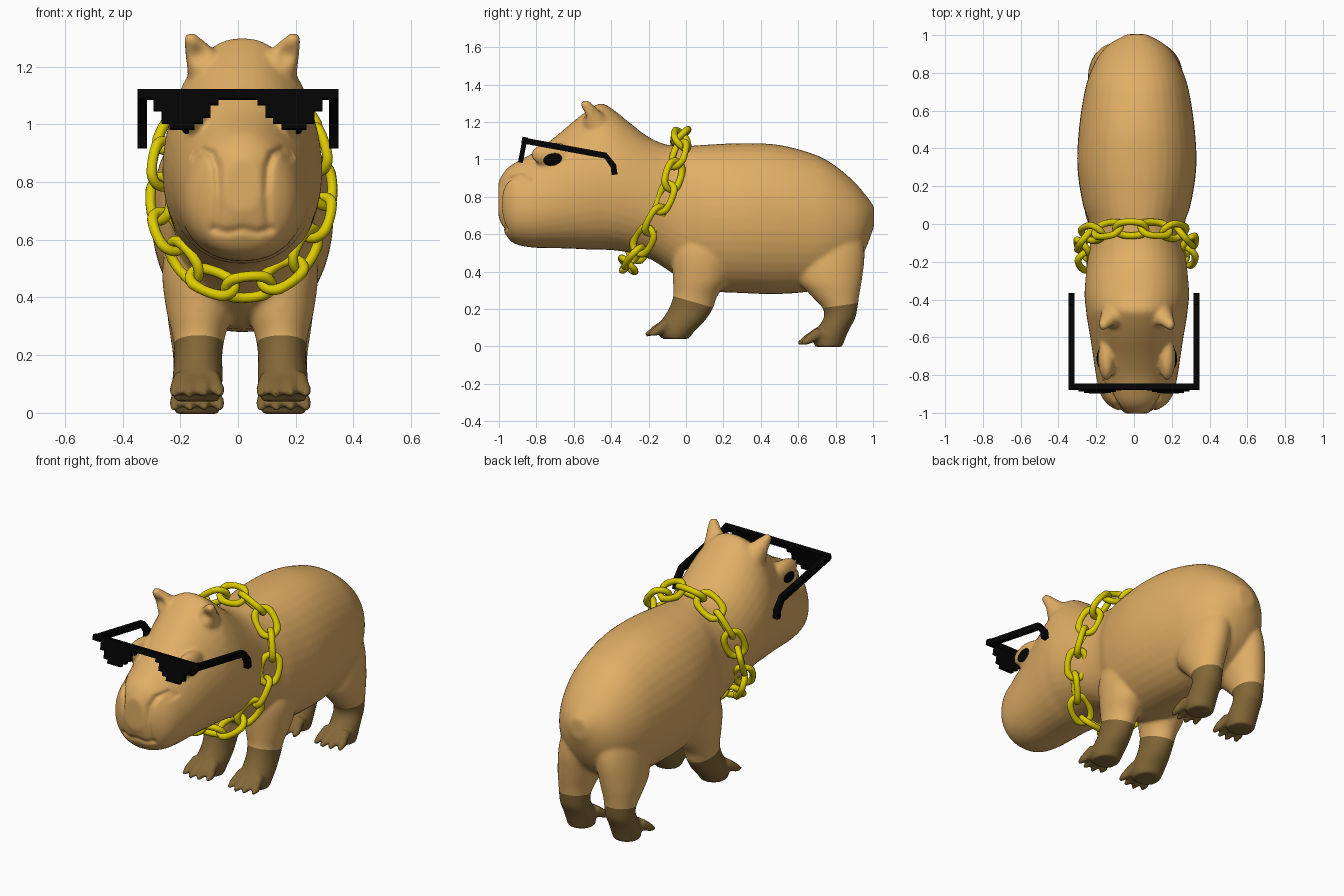
import bpy, bmesh, math
from mathutils import Vector, Matrix
from mathutils.geometry import intersect_point_line

if "Cube" in bpy.data.objects:
    bpy.data.objects.remove(bpy.data.objects["Cube"])

CX = 0.015  # body sits slightly off the centre line


def material(name, rgb):
    m = bpy.data.materials.new(name)
    m.use_nodes = True
    m.diffuse_color = (*rgb, 1)
    m.node_tree.nodes["Principled BSDF"].inputs["Base Color"].default_value = (*rgb, 1)
    return m


FUR = material("tan fur", (0.75, 0.425, 0.13))
SOCK = material("dark brown feet", (0.225, 0.135, 0.038))
GOLD = material("yellow gold", (0.72, 0.60, 0.0))
BLACK = material("black", (0.001, 0.001, 0.001))


def make_object(name, bm, *mats):
    me = bpy.data.meshes.new(name)
    bmesh.ops.recalc_face_normals(bm, faces=bm.faces[:])
    bm.to_mesh(me)
    bm.free()
    for m in mats:
        me.materials.append(m)
    ob = bpy.data.objects.new(name, me)
    bpy.context.collection.objects.link(ob)
    return ob


def loft(bm, rings):
    loops = [[bm.verts.new(p) for p in r] for r in rings]
    n = len(loops[0])
    for a, b in zip(loops, loops[1:]):
        for i in range(n):
            j = (i + 1) % n
            bm.faces.new((a[i], a[j], b[j], b[i]))
    bm.faces.new(loops[0])
    bm.faces.new(loops[-1])


def refine(rows, steps=4):
    # Smooth in-between sections along a profile
    out = []
    for i in range(len(rows) - 1):
        quad = rows[max(0, i - 1)], rows[i], rows[i + 1], rows[min(len(rows) - 1, i + 2)]
        span = rows[i + 1][0] - rows[i][0]
        for k in range(steps):
            t = k / steps
            row = []
            for a, b, c, d in zip(*quad):
                m0 = (c - a) / (quad[2][0] - quad[0][0]) * span
                m1 = (d - b) / (quad[3][0] - quad[1][0]) * span
                row.append((2 * t**3 - 3 * t**2 + 1) * b + (t**3 - 2 * t**2 + t) * m0
                           + (3 * t**2 - 2 * t**3) * c + (t**3 - t**2) * m1)
            out.append(row)
    return out + [rows[-1]]


def circle(n=40):
    return [(math.cos(2 * math.pi * i / n), math.sin(2 * math.pi * i / n)) for i in range(n)]


def ellipsoid(bm, centre, radii, rot=Matrix()):
    m = Matrix.Translation(centre) @ rot.to_4x4() @ Matrix.Diagonal((*radii, 1))
    bmesh.ops.create_uvsphere(bm, u_segments=20, v_segments=14, radius=1, matrix=m)


def cone(bm, p, q, r1, r2):
    p, q = Vector(p), Vector(q)
    rot = (q - p).to_track_quat('Z', 'Y').to_matrix().to_4x4()
    bmesh.ops.create_cone(bm, cap_ends=True, segments=16, radius1=r1, radius2=r2,
                          depth=(q - p).length, matrix=Matrix.Translation((p + q) / 2) @ rot)


# Torso and head: y, bottom, top, half width
BODY = [(-1.003, .70, .88, .06), (-.975, .62, .93, .125), (-.94, .565, .965, .168),
        (-.89, .54, .995, .195), (-.8, .527, 1.045, .215), (-.7, .525, 1.12, .23),
        (-.6, .522, 1.205, .245), (-.5, .517, 1.28, .262), (-.45, .517, 1.30, .268),
        (-.38, .513, 1.26, .275), (-.3, .5, 1.195, .272), (-.2, .47, 1.12, .262),
        (-.1, .41, 1.078, .248), (0, .34, 1.072, .252), (.1, .3, 1.078, .285),
        (.3, .285, 1.087, .315), (.5, .28, 1.077, .307), (.7, .3, 1.022, .277),
        (.8, .34, .965, .247), (.9, .42, .88, .195), (.96, .52, .81, .135),
        (1.005, .64, .75, .05)]
# Legs: z, front y, back y, x centre, half width
FRONT = [(.04, -.13, .015, .15, .076), (.08, -.15, .045, .15, .086), (.13, -.135, .095, .147, .087),
         (.2, -.093, .143, .145, .083), (.27, -.068, .168, .143, .092), (.35, -.07, .225, .14, .115),
         (.5, -.07, .27, .145, .125), (.62, -.03, .26, .13, .11), (.75, .02, .22, .1, .08)]
HIND = [(-.004, .69, .835, .15, .076), (.05, .685, .855, .15, .084), (.1, .705, .878, .15, .084),
        (.15, .735, .905, .15, .082), (.2, .733, .916, .15, .083), (.27, .67, .926, .148, .095),
        (.35, .6, .94, .14, .112), (.5, .57, .955, .12, .12), (.62, .6, .93, .105, .105),
        (.78, .66, .84, .08, .08)]

bm = bmesh.new()
rings = []
for y, lo, hi, w in refine(BODY):
    taper = 0.12 * min(1, max(0, (-.1 - y) / .3))
    rings.append([(CX + w * math.copysign(abs(c) ** .9, c) * (1 - taper * s), y,
                   (lo + hi) / 2 + s * (hi - lo) / 2) for c, s in circle()])
loft(bm, rings)
for side in (-1, 1):
    for leg in (FRONT, HIND):
        loft(bm, [[(CX * .5 + side * xc + w * c, (y0 + y1) / 2 + s * (y1 - y0) / 2, z)
                   for c, s in circle()] for z, y0, y1, xc, w in refine(leg)])
    # Toes
    for i in range(4):
        spread = (i - 1.5) / 1.5
        x = CX * .5 + side * .15
        bend = .025 * abs(spread)
        for tip_y, z in ((-.225, .06), (.59, .014)):
            cone(bm, (x + spread * .05, tip_y + .125, z + .06),
                 (x + spread * .074, tip_y + bend + .035, z + .018), .034, .023)
            cone(bm, (x + spread * .074, tip_y + bend + .045, z + .022),
                 (x + spread * .08, tip_y + bend, z), .025, .012)
    # Ears and brows
    cone(bm, (CX + side * .085, -.45, 1.12), (CX + side * .186, -.545, 1.31), .105, .02)
    ellipsoid(bm, (CX + side * .16, -.71, 1.025), (.045, .12, .065))

body = make_object("body", bm, FUR, SOCK)
remesh = body.modifiers.new("blend", 'REMESH')
remesh.mode = 'VOXEL'
remesh.voxel_size = 0.01
smooth = body.modifiers.new("soften", 'SMOOTH')
smooth.factor = 0.5
smooth.iterations = 9
bpy.context.view_layer.update()
graph = bpy.context.evaluated_depsgraph_get()
bm = bmesh.new()
bm.from_mesh(body.evaluated_get(graph).to_mesh())
body.modifiers.clear()

# Nostril folds, mouth and ear hollows pressed into the surface
NOSTRIL = [(.165, .885), (.135, .91), (.105, .895), (.088, .85), (.083, .76), (.09, .645)]
MOUTH = [(0, .637), (.05, .626), (.1, .635)]


def groove(p, path):
    best = 9
    for a, b in zip(path, path[1:]):
        a, b = Vector((*a, 0)), Vector((*b, 0))
        t = min(1, max(0, intersect_point_line(p, a, b)[1]))
        best = min(best, (p - a.lerp(b, t)).length)
    return math.exp(-(best / .014) ** 2)


for v in bm.verts:
    x, y, z = v.co
    p = Vector((abs(x - CX), z, 0))
    if y < -.83:
        v.co.y += groove(p, NOSTRIL) * (.009 + .016 * max(0, (z - .75) / .15))
        v.co.y += groove(p, MOUTH) * .009
    elif y < -.5 and z > 1.15:
        v.co.y += .025 * math.exp(-((p - Vector((.15, 1.24, 0))).length / .035) ** 2)

# Dark feet, split off along a slanted line on each pair of legs
for is_front, point, normal in ((True, Vector((0, -.065, .268)), Vector((0, .29, 1))),
                                (False, Vector((0, .73, .205)), Vector((0, -.14, 1)))):
    def near(co):
        return (co.y < .45) == is_front and co.z < .36
    faces = [f for f in bm.faces if near(f.calc_center_median())]
    geom = set(faces)
    for f in faces:
        geom.update(f.verts)
        geom.update(f.edges)
    bmesh.ops.bisect_plane(bm, geom=list(geom), plane_co=point, plane_no=normal)
    for f in bm.faces:
        c = f.calc_center_median()
        if near(c) and (c - point).dot(normal) < 0:
            f.material_index = 1
for f in bm.faces:
    f.smooth = True
bm.to_mesh(body.data)
bm.free()

# Eyes
for side, name in ((1, "left_eye"), (-1, "right_eye")):
    bm = bmesh.new()
    ellipsoid(bm, (CX + side * .193, -.712, 1.002), (.02, .052, .035), Matrix.Rotation(.25, 3, 'X'))
    for f in bm.faces:
        f.smooth = True
    make_object(name, bm, BLACK)


# Stepped sunglasses
def box(bm, x0, x1, y0, y1, z0, z1, tilt):
    m = Matrix.Translation(((x0 + x1) / 2, (y0 + y1) / 2, (z0 + z1) / 2))
    bmesh.ops.create_cube(bm, size=1, matrix=tilt @ m @ Matrix.Diagonal((x1 - x0, y1 - y0, z1 - z0, 1)))


bm = bmesh.new()
tilt = Matrix.Translation((0, -.862, 1.105)) @ Matrix.Rotation(-.19, 4, 'X')
box(bm, -.348, .348, -.015, .015, -.018, .014, tilt)
STEPS = [(.068, .293), (.095, .293), (.095, .265), (.122, .265), (.15, .238)]
for side in (-1, 1):
    for i, (a, b) in enumerate(STEPS):
        x0, x1 = sorted((side * a, side * b))
        top = -.016 - i * .0215
        box(bm, x0, x1, -.013, .013, top - .0225, top, tilt)
make_object("sunglasses_front", bm, BLACK)

arm = [(-.865, 1.10), (-.43, 1.02), (-.388, .965), (-.382, .918)]
for side, name in ((1, "left_temple"), (-1, "right_temple")):
    bm = bmesh.new()
    rings = []
    for i, (y, z) in enumerate(arm):
        a, b = arm[max(0, i - 1)], arm[min(len(arm) - 1, i + 1)]
        d = Vector((0, b[0] - a[0], b[1] - a[1])).normalized()
        up = Vector((0, -d.z, d.y)) * .016
        out = Vector((.016, 0, 0))
        c = Vector((side * .332, y, z))
        rings.append([c + up + out, c + up - out, c - up - out, c - up + out])
    loft(bm, rings)
    make_object(name, bm, BLACK)

# Neck chain: one oval link, repeated evenly along a slanted loop
bpy.ops.mesh.primitive_torus_add(major_radius=.052, minor_radius=.0178,
                                 major_segments=28, minor_segments=10)
first = bpy.context.object
link_mesh = first.data
for v in link_mesh.vertices:
    v.co.x += max(-1, min(1, v.co.x / .03)) * .029
link_mesh.polygons.foreach_set("use_smooth", [True] * len(link_mesh.polygons))
link_mesh.materials.append(GOLD)
bpy.data.objects.remove(first)


def neck_point(t):
    z = .78 + .345 * math.sin(t)
    return Vector((.01 + .28 * math.copysign(abs(math.cos(t)) ** .92, math.cos(t)),
                   -.025 - .285 * max(0, (1.125 - z) / .69) ** 1.6, z))


samples = [neck_point(2 * math.pi * i / 800 - math.pi / 2) for i in range(801)]
lengths = [0]
for a, b in zip(samples, samples[1:]):
    lengths.append(lengths[-1] + (b - a).length)
COUNT = 16
for k in range(COUNT):
    i = next(j for j, s in enumerate(lengths) if s >= lengths[-1] * (k + .2) / COUNT)
    p = samples[i]
    t = (samples[(i + 12) % 800] - samples[i - 12 if i >= 12 else i + 788]).normalized()
    out = Vector((p.x, 0, p.z - .78))
    out = (out - t * out.dot(t)).normalized()
    basis = Matrix((t, out.cross(t), out)).transposed()
    roll = Matrix.Rotation(math.radians(45 if k % 2 else -45), 3, 'X')
    link = bpy.data.objects.new("chain_link_%d" % (k + 1), link_mesh)
    link.matrix_world = Matrix.Translation(p) @ (basis @ roll).to_4x4()
    bpy.context.collection.objects.link(link)
